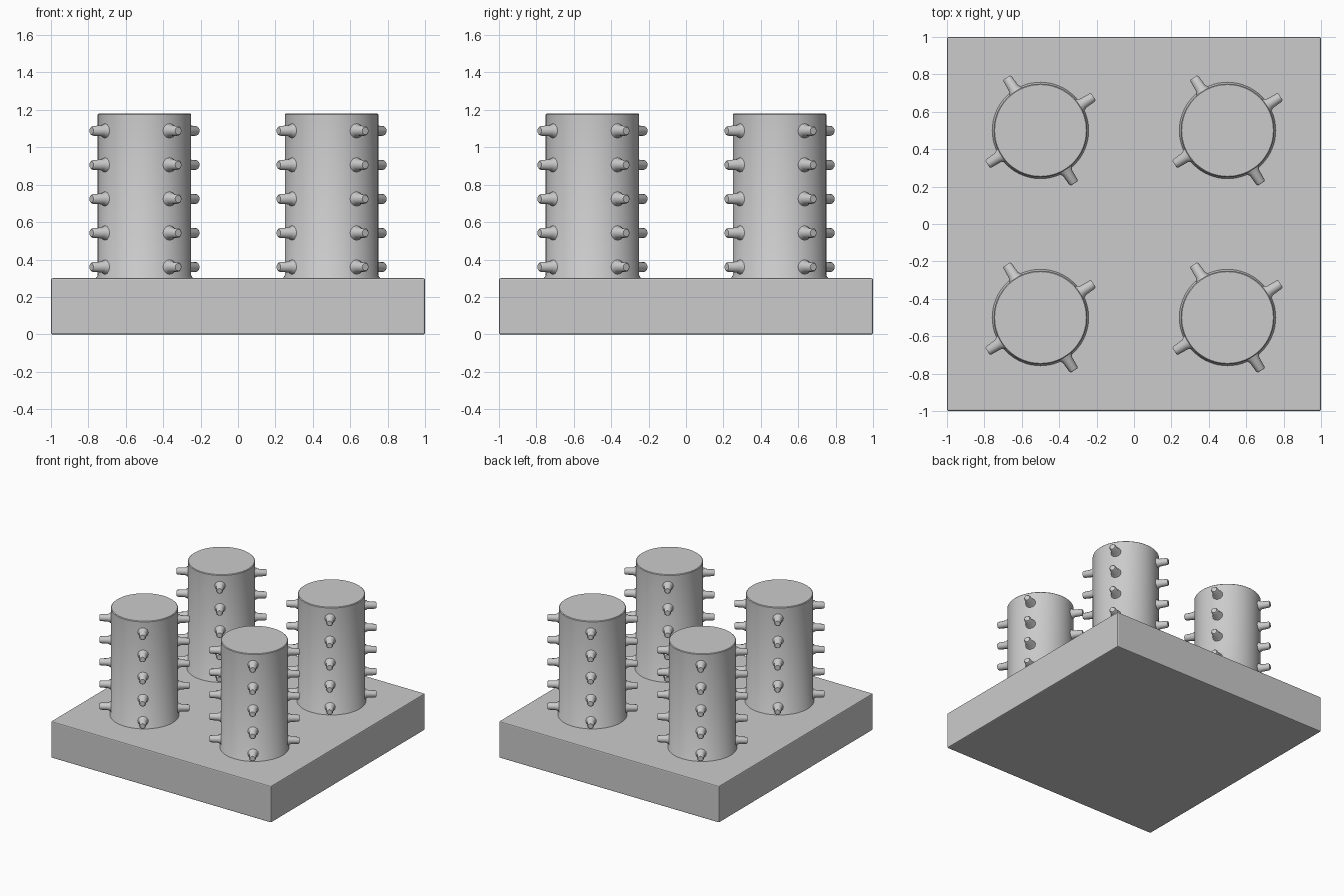
import bpy
import bmesh
import math
from mathutils import Matrix

if "Cube" in bpy.data.objects:
    bpy.data.objects.remove(bpy.data.objects["Cube"])

# Single plain grey
GREY = (0.6, 0.6, 0.6, 1.0)
grey = bpy.data.materials.new("plain_grey")
grey.use_nodes = True
grey.diffuse_color = GREY
grey.node_tree.nodes["Principled BSDF"].inputs["Base Color"].default_value = GREY

BASE_TOP, POST_TOP, POST_R = 0.3, 1.18, 0.25
PIN_TURN = math.radians(32.5)
PIN_HEIGHTS = [0.36 + 0.182 * i for i in range(5)]
# Pin profile: (distance from post axis, radius), flared where it meets the post
PIN_PROFILE = [(0.23, 0.044), (0.255, 0.038), (0.27, 0.029), (0.328, 0.026), (0.336, 0.02)]


def finish(name, bm):
    bmesh.ops.recalc_face_normals(bm, faces=bm.faces)
    mesh = bpy.data.meshes.new(name)
    bm.to_mesh(mesh)
    bm.free()
    mesh.materials.append(grey)
    obj = bpy.data.objects.new(name, mesh)
    bpy.context.collection.objects.link(obj)
    return obj


def lathe(bm, profile, sides, matrix):
    """Closed solid of revolution about local z from (height, radius) pairs."""
    rings = []
    for h, r in profile:
        ring = bmesh.ops.create_circle(bm, segments=sides, radius=r,
                                       matrix=matrix @ Matrix.Translation((0, 0, h)))
        rings.append(ring["verts"])
    for low, high in zip(rings, rings[1:]):
        for i in range(sides):
            j = (i + 1) % sides
            bm.faces.new((low[i], low[j], high[j], high[i]))
    bm.faces.new(rings[0])
    bm.faces.new(rings[-1])


def smooth(obj):
    bpy.ops.object.select_all(action="DESELECT")
    obj.select_set(True)
    bpy.context.view_layer.objects.active = obj
    bpy.ops.object.shade_smooth_by_angle(angle=math.radians(40))


# Square base slab with softened edges
bm = bmesh.new()
bmesh.ops.create_cube(bm, size=1, matrix=Matrix.Translation((0, 0, BASE_TOP / 2))
                      @ Matrix.Diagonal((2, 2, BASE_TOP, 1)))
base = finish("base_slab", bm)
bevel = base.modifiers.new("soft_edges", "BEVEL")
bevel.width = 0.008
bevel.segments = 2

# Four round posts, each with four columns of short pins
for depth, y in (("front", -0.5), ("back", 0.5)):
    for side, x in (("right", -0.5), ("left", 0.5)):
        place = Matrix.Translation((x, y, 0))

        bm = bmesh.new()
        lathe(bm, [(BASE_TOP - 0.02, POST_R + 0.008), (BASE_TOP + 0.004, POST_R + 0.008),
                   (BASE_TOP + 0.015, POST_R), (POST_TOP - 0.005, POST_R),
                   (POST_TOP, POST_R - 0.005)], 64, place)
        smooth(finish(f"{depth}_{side}_post", bm))

        bm = bmesh.new()
        for z in PIN_HEIGHTS:
            for k in range(4):
                outward = (Matrix.Translation((0, 0, z))
                           @ Matrix.Rotation(PIN_TURN + k * math.pi / 2, 4, "Z")
                           @ Matrix.Rotation(math.pi / 2, 4, "Y"))
                lathe(bm, PIN_PROFILE, 12, place @ outward)
        smooth(finish(f"{depth}_{side}_pins", bm))
